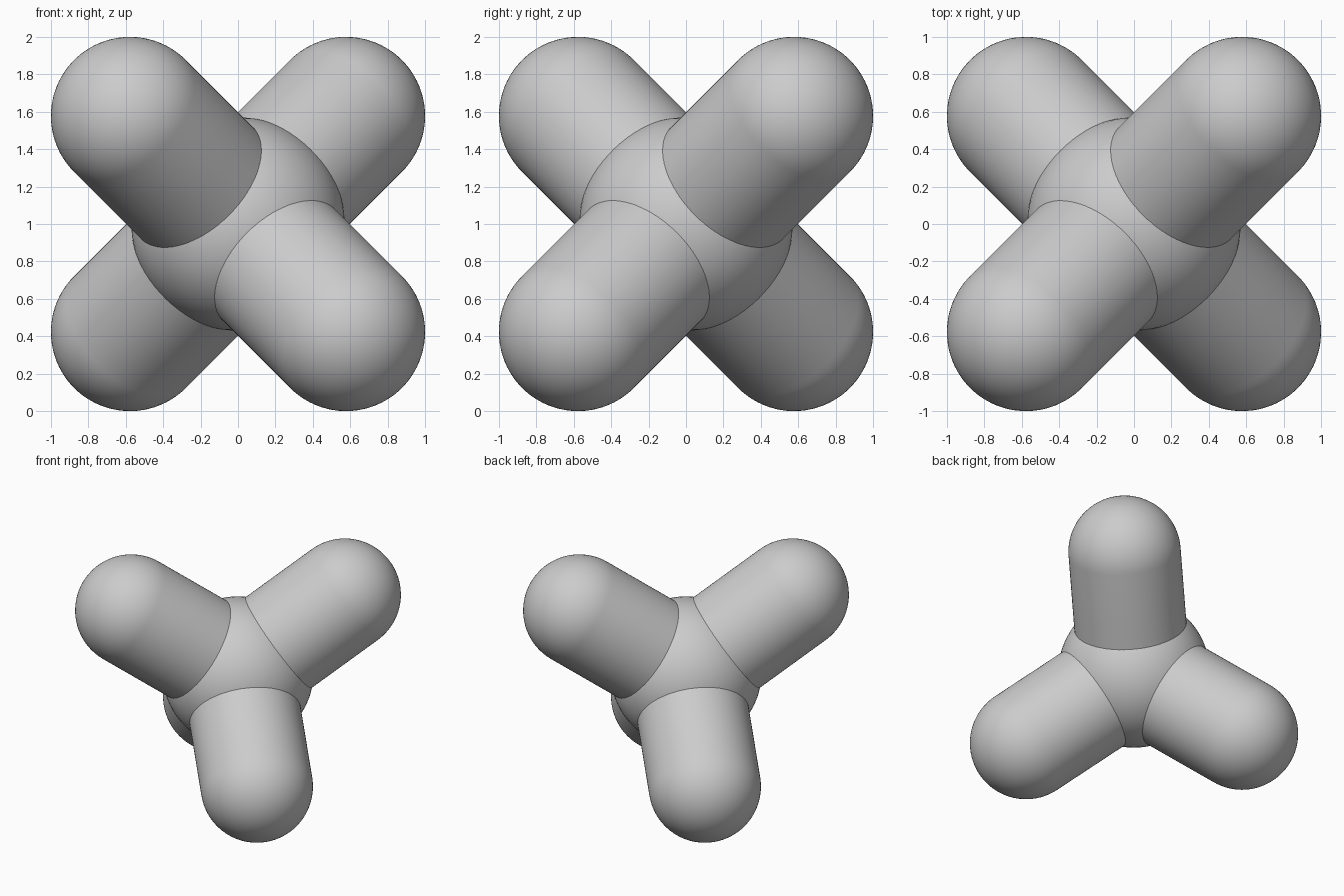
import bpy, bmesh
from math import pi, sin, cos, radians
from mathutils import Vector, Matrix

ARM_RADIUS = 0.423
ARM_LENGTH = 1.0      # from the hub centre to the centre of the rounded tip
HUB_RADIUS = 0.57
CENTRE = Vector((0, 0, 1))

cube = bpy.data.objects.get("Cube")
if cube:
    bpy.data.objects.remove(cube, do_unlink=True)

grey = bpy.data.materials.new("plain_grey")
grey.use_nodes = True
colour = (0.6, 0.6, 0.6, 1)
grey.diffuse_color = colour
grey.node_tree.nodes["Principled BSDF"].inputs["Base Color"].default_value = colour


def add_object(name, bm, matrix):
    """Turn a bmesh into a smooth grey object."""
    bmesh.ops.recalc_face_normals(bm, faces=bm.faces)
    mesh = bpy.data.meshes.new(name)
    bm.to_mesh(mesh)
    bm.free()
    mesh.materials.append(grey)
    obj = bpy.data.objects.new(name, mesh)
    obj.matrix_world = matrix
    bpy.context.collection.objects.link(obj)
    bpy.ops.object.select_all(action="DESELECT")
    obj.select_set(True)
    bpy.context.view_layer.objects.active = obj
    bpy.ops.object.shade_smooth_by_angle(angle=radians(40))
    return obj


def add_arm(name, direction):
    """Round-tipped rod, spun from a profile, starting inside the hub."""
    bm = bmesh.new()
    profile = [(ARM_RADIUS, 0.2), (ARM_RADIUS, 0.6)]
    steps = 20
    for i in range(steps + 1):
        a = pi / 2 * i / steps
        profile.append((ARM_RADIUS * cos(a), ARM_LENGTH + ARM_RADIUS * sin(a)))
    verts = [bm.verts.new((r, 0, z)) for r, z in profile]
    edges = [bm.edges.new(pair) for pair in zip(verts, verts[1:])]
    bmesh.ops.spin(bm, geom=verts + edges, cent=(0, 0, 0), axis=(0, 0, 1),
                   angle=2 * pi, steps=80, use_merge=False)
    bmesh.ops.remove_doubles(bm, verts=bm.verts, dist=0.0005)
    # Close the hidden inner end
    bmesh.ops.holes_fill(bm, edges=[e for e in bm.edges if e.is_boundary])
    turn = Vector(direction).to_track_quat("Z", "Y").to_matrix().to_4x4()
    add_object(name, bm, Matrix.Translation(CENTRE) @ turn)


# Central ball
ball = bmesh.new()
bmesh.ops.create_uvsphere(ball, u_segments=80, v_segments=40, radius=HUB_RADIUS)
add_object("hub", ball, Matrix.Translation(CENTRE))

# Four arms pointing to the corners of a tetrahedron
for name, direction in {
    "arm_upper_front_right": (-1, -1, 1),
    "arm_upper_back_left": (1, 1, 1),
    "arm_lower_front_left": (1, -1, -1),
    "arm_lower_back_right": (-1, 1, -1),
}.items():
    add_arm(name, direction)
